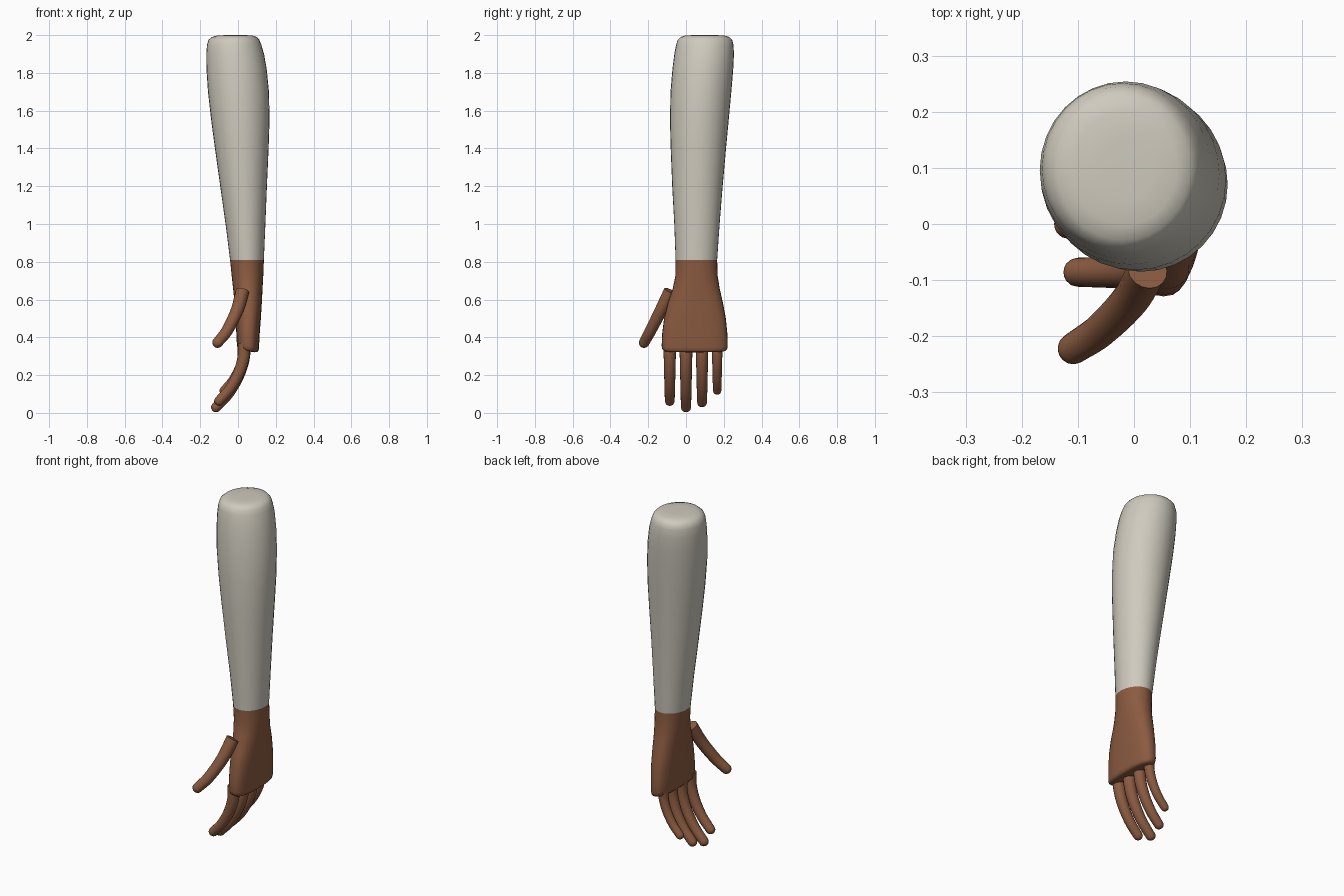
import bpy, bmesh, math
from mathutils import Vector

if "Cube" in bpy.data.objects:
    bpy.data.objects.remove(bpy.data.objects["Cube"])


def material(name, rgb):
    m = bpy.data.materials.new(name)
    m.diffuse_color = (*rgb, 1)
    m.use_nodes = True
    m.node_tree.nodes["Principled BSDF"].inputs["Base Color"].default_value = m.diffuse_color
    return m


CLOTH = material("pale grey cloth", (0.62, 0.59, 0.51))
SKIN = material("brown skin", (0.26, 0.105, 0.052))


def skin_rings(name, rings, mat):
    """Join equal-sized rings of points into a closed smooth solid."""
    bm = bmesh.new()
    vr = [[bm.verts.new(p) for p in r] for r in rings]
    n = len(rings[0])
    for a, b in zip(vr, vr[1:]):
        for i in range(n):
            bm.faces.new((a[i], a[(i + 1) % n], b[(i + 1) % n], b[i]))
    bm.faces.new(vr[0][::-1])
    bm.faces.new(vr[-1])
    bmesh.ops.recalc_face_normals(bm, faces=bm.faces[:])
    me = bpy.data.meshes.new(name)
    bm.to_mesh(me)
    bm.free()
    me.materials.append(mat)
    ob = bpy.data.objects.new(name, me)
    bpy.context.collection.objects.link(ob)
    bpy.ops.object.select_all(action='DESELECT')
    ob.select_set(True)
    bpy.context.view_layer.objects.active = ob
    bpy.ops.object.shade_smooth_by_angle(angle=math.radians(50))
    return ob


def spow(v, e):
    return math.copysign(abs(v) ** e, v)


def section(z, x0, x1, y0, y1, power=2.0, slope=0.0, n=32):
    """Rounded horizontal cross-section filling the given x and y limits."""
    pts = []
    for i in range(n):
        a = math.tau * i / n
        dx = (x1 - x0) / 2 * spow(math.cos(a), 2 / power)
        dy = (y1 - y0) / 2 * spow(math.sin(a), 2 / power)
        pts.append(((x0 + x1) / 2 + dx, (y0 + y1) / 2 + dy, z + slope * dx))
    return pts


def spline(pts, steps=5):
    """Catmull-Rom curve through the points."""
    p = [2 * pts[0] - pts[1]] + pts + [2 * pts[-1] - pts[-2]]
    out = []
    for i in range(1, len(p) - 2):
        a, b, c, d = p[i - 1:i + 3]
        for k in range(steps):
            t = k / steps
            out.append(0.5 * (2 * b + (c - a) * t + (2 * a - 5 * b + 4 * c - d) * t * t
                              + (3 * b - a - 3 * c + d) * t ** 3))
    return out + [pts[-1]]


def digit(name, pts, r0, r1, n=16):
    """Tapered bent tube with a flat root and a round tip."""
    path = spline([Vector(p) for p in pts])
    last = len(path) - 1
    stations = []
    for i, c in enumerate(path):
        t = (path[min(i + 1, last)] - path[max(i - 1, 0)]).normalized()
        stations.append((c, t, r0 + (r1 - r0) * i / last))
    c, t, r = stations[-1]
    for k in range(1, 6):
        a = math.radians(16.5 * k)
        stations.append((c + t * r * math.sin(a), t, r * math.cos(a)))
    rings = []
    for c, t, r in stations:
        u = t.cross(Vector((0, 1, 0))).normalized()
        v = t.cross(u)
        rings.append([c + r * (u * math.cos(math.tau * i / n) + v * math.sin(math.tau * i / n))
                      for i in range(n)])
    return skin_rings(name, rings, SKIN)


# Sleeve: z, x limits, y limits
skin_rings("sleeve", [section(*s) for s in [
    (0.81, -0.042, 0.137, -0.055, 0.165),
    (1.00, -0.066, 0.145, -0.062, 0.178),
    (1.20, -0.094, 0.153, -0.073, 0.194),
    (1.40, -0.122, 0.162, -0.081, 0.212),
    (1.55, -0.142, 0.167, -0.085, 0.226),
    (1.70, -0.159, 0.164, -0.082, 0.240),
    (1.82, -0.167, 0.152, -0.072, 0.250),
    (1.90, -0.168, 0.138, -0.062, 0.254),
    (1.95, -0.164, 0.123, -0.052, 0.251),
    (1.975, -0.156, 0.113, -0.044, 0.245),
    (1.99, -0.138, 0.100, -0.029, 0.230),
    (1.998, -0.108, 0.076, -0.002, 0.202),
    (2.00, -0.060, 0.035, 0.045, 0.155)]], CLOTH)

# Wrist and palm, with a nearly flat knuckle end
skin_rings("palm", [section(*s) for s in [
    (0.81, -0.042, 0.137, -0.055, 0.165, 2.0),
    (0.73, -0.034, 0.134, -0.055, 0.167, 2.1),
    (0.66, -0.026, 0.130, -0.070, 0.178, 2.2),
    (0.58, -0.018, 0.126, -0.096, 0.196, 2.4),
    (0.50, -0.012, 0.121, -0.116, 0.211, 2.5),
    (0.42, -0.009, 0.115, -0.126, 0.219, 2.6),
    (0.355, -0.006, 0.111, -0.129, 0.221, 2.6, -0.15),
    (0.338, -0.003, 0.109, -0.126, 0.218, 2.6, -0.15),
    (0.329, 0.006, 0.101, -0.116, 0.208, 2.6, -0.15),
    (0.326, 0.020, 0.088, -0.098, 0.190, 2.6, -0.15)]], SKIN)

# Fingers: y position, tip height, tip x, radius
for name, y, tip, tx, r in [("index_finger", -0.086, 0.063, -0.100, 0.034),
                            ("middle_finger", 0.0, 0.030, -0.116, 0.035),
                            ("ring_finger", 0.085, 0.056, -0.102, 0.034),
                            ("little_finger", 0.165, 0.118, -0.076, 0.029)]:
    top = 0.37
    digit(name, [(0.033 - (0.033 - tx) * f, y, top - (top - tip) * g)
                 for f, g in [(0, 0), (0.03, 0.25), (0.22, 0.52), (0.57, 0.79), (1, 1)]],
          r, r * 0.76)

# Thumb
digit("thumb", [(0.024, -0.082, 0.645), (-0.006, -0.134, 0.54),
                (-0.058, -0.188, 0.435), (-0.108, -0.222, 0.372)], 0.036, 0.028)
